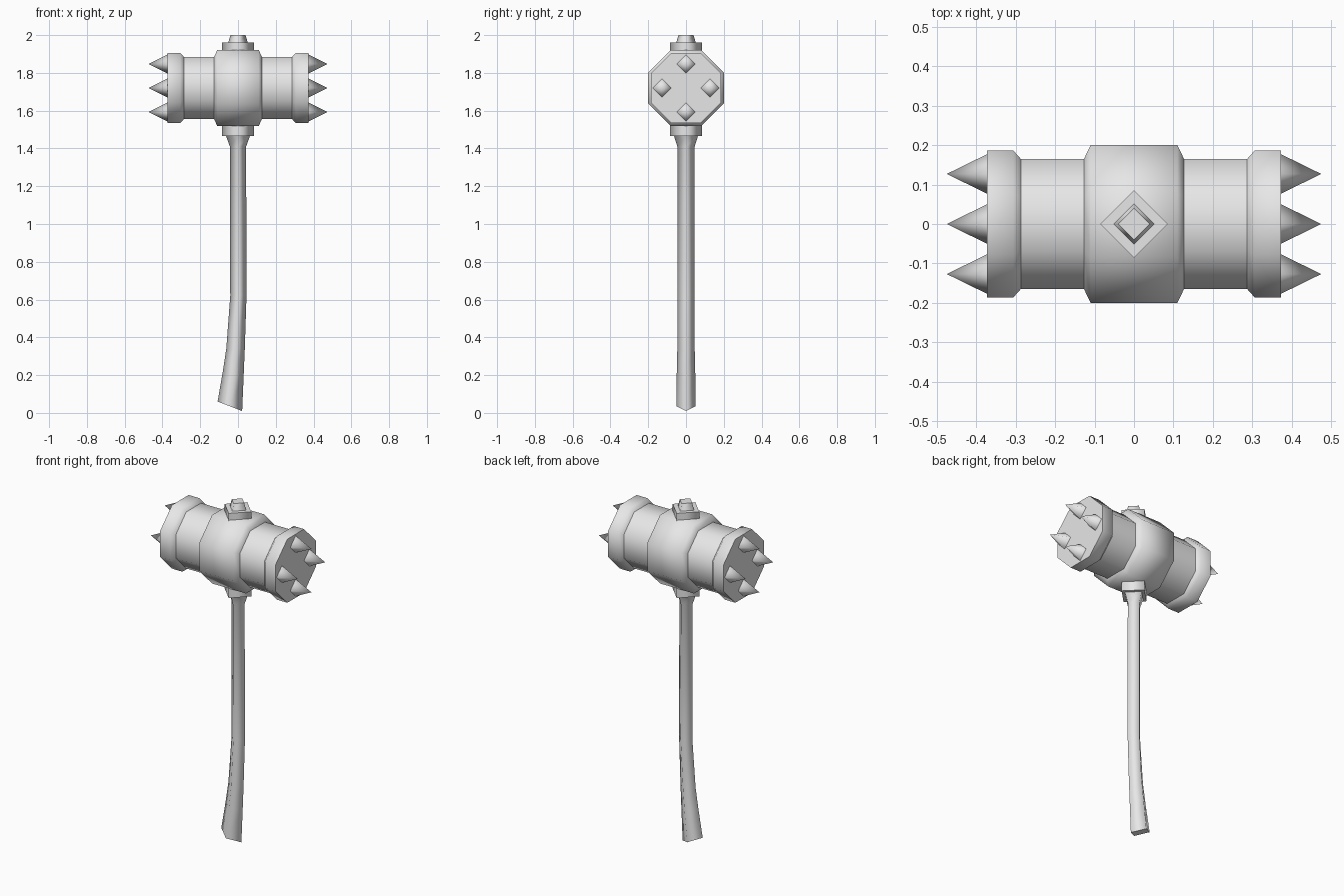
import bpy, bmesh
from math import pi, cos, sin
from mathutils import Vector

old = bpy.data.objects.get("Cube")
if old:
    bpy.data.objects.remove(old, do_unlink=True)

grey = bpy.data.materials.new("plain grey")
grey.use_nodes = True
colour = (0.8, 0.8, 0.8, 1)
grey.diffuse_color = colour
grey.node_tree.nodes["Principled BSDF"].inputs["Base Color"].default_value = colour

HEAD_Z = 1.72


def loft(name, rings):
    """Skin a list of point rings: smooth sides, flat sharp-edged ends."""
    bm = bmesh.new()
    loops = [[bm.verts.new(p) for p in ring] for ring in rings]
    n = len(loops[0])
    for a, b in zip(loops, loops[1:]):
        for i in range(n):
            j = (i + 1) % n
            bm.faces.new((a[i], a[j], b[j], b[i])).smooth = True
    for end in (loops[0], loops[-1]):
        cap = bm.faces.new(end)
        for edge in cap.edges:
            edge.smooth = False
    bmesh.ops.remove_doubles(bm, verts=bm.verts, dist=1e-5)
    bmesh.ops.recalc_face_normals(bm, faces=bm.faces)
    mesh = bpy.data.meshes.new(name)
    bm.to_mesh(mesh)
    bm.free()
    mesh.materials.append(grey)
    obj = bpy.data.objects.new(name, mesh)
    bpy.context.collection.objects.link(obj)
    return obj


def octagon(x, apothem):
    """Ring across the x axis with flats at top, bottom, front and back."""
    r = apothem / cos(pi / 8)
    angles = [pi / 8 + i * pi / 4 for i in range(8)]
    return [Vector((x, r * cos(a), HEAD_Z + r * sin(a))) for a in angles]


def diamond(z, rx, ry=None, x=0, tilt=0):
    """Horizontal diamond; tilt lowers its +x corner and raises its -x corner."""
    ry = ry or rx
    return [Vector(p) for p in ((x + rx, 0, z - tilt), (x, ry, z),
                                (x - rx, 0, z + tilt), (x, -ry, z))]


# Head: octagonal barrel, central band and end bands
loft("head_barrel", [octagon(x, 0.165) for x in (-0.33, 0.33)])
loft("head_centre_band", [octagon(x, r) for x, r in
     ((-0.127, 0.165), (-0.11, 0.2), (0.11, 0.2), (0.127, 0.165))])

for side, s in (("left", 1), ("right", -1)):
    loft(f"{side}_end_band", [octagon(s * x, r) for x, r in
         ((0.287, 0.165), (0.306, 0.186), (0.373, 0.186))])
    # Four-sided spikes on each striking face
    for i in range(4):
        cy, cz = 0.127 * cos(i * pi / 2), HEAD_Z + 0.127 * sin(i * pi / 2)
        bm = bmesh.new()
        tip = bm.verts.new((s * 0.475, cy, cz))
        base = [bm.verts.new((s * 0.373, cy + 0.05 * cos(k * pi / 2),
                              cz + 0.05 * sin(k * pi / 2))) for k in range(4)]
        for k in range(4):
            bm.faces.new((base[k], base[(k + 1) % 4], tip)).smooth = True
        bmesh.ops.recalc_face_normals(bm, faces=bm.faces)
        if bm.faces[:][0].normal.x * s < 0:
            bmesh.ops.reverse_faces(bm, faces=bm.faces)
        mesh = bpy.data.meshes.new("spike")
        bm.to_mesh(mesh)
        bm.free()
        mesh.materials.append(grey)
        spike = bpy.data.objects.new(f"{side}_spike_{i + 1}", mesh)
        bpy.context.collection.objects.link(spike)

# Collars above and below the head, and the handle end on top
loft("top_collar", [diamond(z, 0.086) for z in (1.9, 1.96)])
loft("bottom_collar", [diamond(z, 0.086) for z in (1.465, 1.54)])
loft("handle_tip", [diamond(1.95, 0.055), diamond(2.0, 0.04)])

# Handle: diamond section, flared at the top, swept at the grip
loft("handle", [
    diamond(0.035, 0.065, 0.05, -0.043, 0.025),
    diamond(0.21, 0.055, 0.049, -0.025, 0.012),
    diamond(0.34, 0.049, 0.046, -0.013),
    diamond(0.62, 0.043, 0.046, 0.002),
    diamond(1.41, 0.043, 0.046),
    diamond(1.465, 0.063),
])
